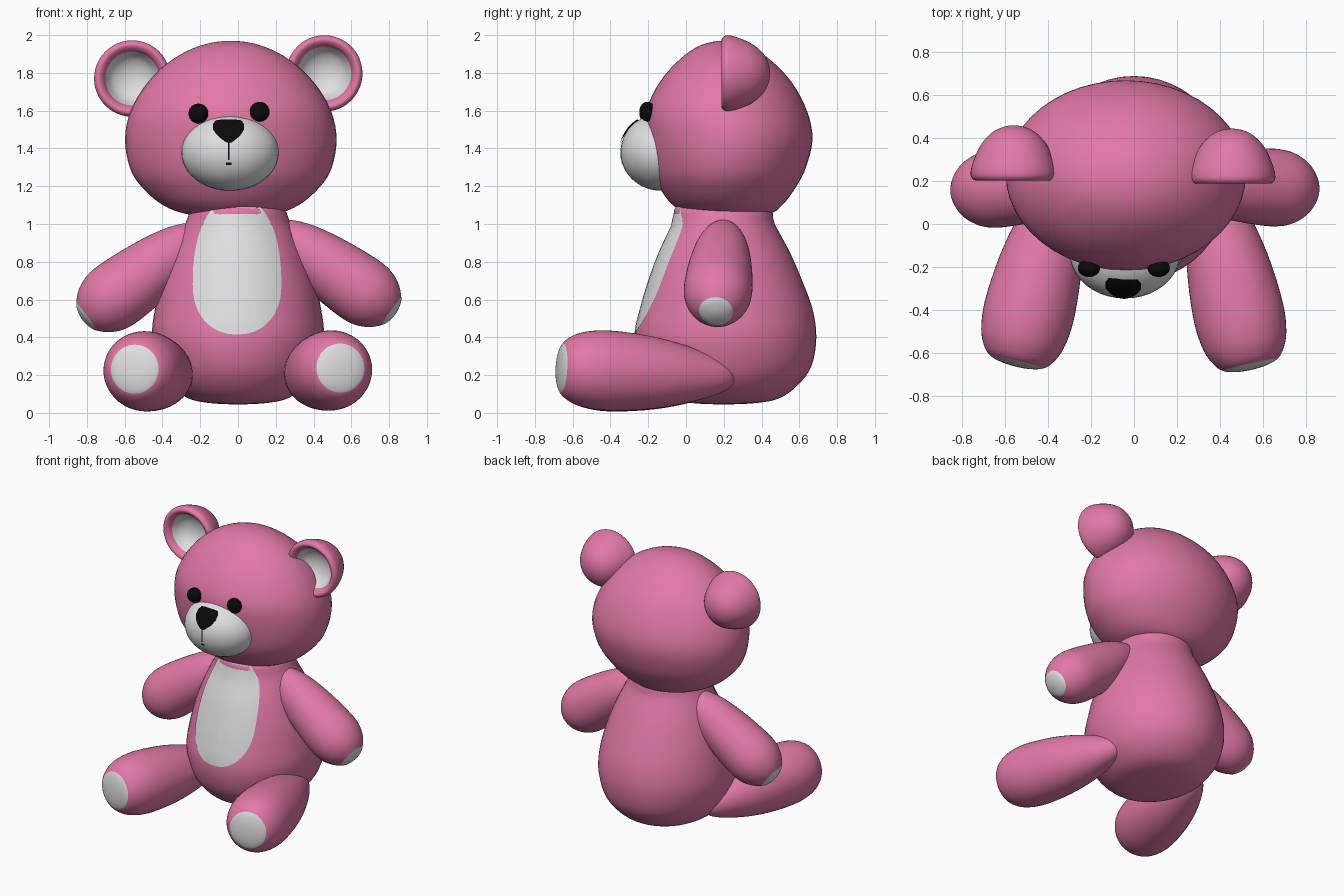
import bpy, bmesh, math
from mathutils import Vector, Matrix
from mathutils.bvhtree import BVHTree

if "Cube" in bpy.data.objects:
    bpy.data.objects.remove(bpy.data.objects["Cube"])


def material(name, rgb):
    m = bpy.data.materials.new(name)
    m.diffuse_color = (*rgb, 1)
    m.use_nodes = True
    m.node_tree.nodes["Principled BSDF"].inputs["Base Color"].default_value = m.diffuse_color
    return m


PINK = material("pink plush", (0.76, 0.19, 0.39))
WHITE = material("pale plush", (0.74, 0.74, 0.74))
BLACK = material("black", (0.003, 0.003, 0.003))


def finish(bm, name, mats):
    """Turn a bmesh into a smooth shaded object."""
    for f in bm.faces:
        f.smooth = True
    me = bpy.data.meshes.new(name)
    bm.to_mesh(me)
    bm.free()
    for m in mats:
        me.materials.append(m)
    ob = bpy.data.objects.new(name, me)
    bpy.context.collection.objects.link(ob)
    return ob


def rounded(name, rings, matrix=Matrix(), pale_from=None, segs=48, sub=4):
    """Smooth closed form through rings (z, y centre, x radius, y radius)."""
    p = [Vector(r) for r in rings]
    flip = lambda v: Vector((v[0], v[1], -v[2], -v[3]))
    q = [flip(p[1])] + p + [flip(p[-2])]
    fine = []
    for i in range(1, len(q) - 2):
        a, b, c, d = q[i - 1:i + 3]
        for k in range(sub):
            t = k / sub
            fine.append(0.5 * (2 * b + (c - a) * t + (2 * a - 5 * b + 4 * c - d) * t * t
                               + (3 * b - a - 3 * c + d) * t ** 3))
    fine.append(p[-1])
    bm = bmesh.new()
    loops = []
    for z, cy, rx, ry in fine:
        loops.append([bm.verts.new((rx * math.cos(2 * math.pi * s / segs),
                                    cy + ry * math.sin(2 * math.pi * s / segs), z))
                      for s in range(segs)])
    for i in range(len(loops) - 1):
        for s in range(segs):
            n = (s + 1) % segs
            f = bm.faces.new((loops[i][s], loops[i][n], loops[i + 1][n], loops[i + 1][s]))
            if pale_from is not None and i >= pale_from * sub:
                f.material_index = 1
    bmesh.ops.remove_doubles(bm, verts=bm.verts, dist=1e-5)
    bmesh.ops.recalc_face_normals(bm, faces=bm.faces)
    bm.transform(matrix)
    return finish(bm, name, [PINK, WHITE])


def limb(name, start, end, profile, pale_from):
    """Rounded form along an axis; profile is (fraction of length, radius)."""
    a, b = Vector(start), Vector(end)
    d = b - a
    m = Matrix.Translation(a) @ d.to_track_quat('Z', 'Y').to_matrix().to_4x4()
    return rounded(name, [(t * d.length, 0, r, r) for t, r in profile], m, pale_from)


def ellipsoid(name, centre, radii, mat):
    bm = bmesh.new()
    bmesh.ops.create_uvsphere(bm, u_segments=40, v_segments=24, radius=1)
    bm.transform(Matrix.Translation(centre) @ Matrix.Diagonal((*radii, 1)))
    return finish(bm, name, [mat])


def patch(name, target, outline, centre, mat, lift=0.005, rings=8):
    """Thin plate: an (x, z) outline projected onto the front of a target."""
    me = target.data
    tree = BVHTree.FromPolygons([v.co for v in me.vertices], [f.vertices for f in me.polygons])
    bm = bmesh.new()

    def project(x, z):
        hit, normal, _, _ = tree.ray_cast(Vector((x, -3, z)), Vector((0, 1, 0)))
        if normal.y > 0:
            normal = -normal
        return bm.verts.new(hit + normal * lift)

    cx, cz = centre
    mid = project(cx, cz)
    loops = [[project(cx + (x - cx) * k / rings, cz + (z - cz) * k / rings) for x, z in outline]
             for k in range(1, rings + 1)]
    n = len(outline)
    for s in range(n):
        e = (s + 1) % n
        bm.faces.new((mid, loops[0][s], loops[0][e]))
        for a, b in zip(loops, loops[1:]):
            bm.faces.new((a[s], b[s], b[e], a[e]))
    bmesh.ops.recalc_face_normals(bm, faces=bm.faces)
    if sum(f.normal.y for f in bm.faces) > 0:
        bmesh.ops.reverse_faces(bm, faces=bm.faces)
    return finish(bm, name, [mat])


def densify(pts, k=4):
    return [(a[0] + (b[0] - a[0]) * i / k, a[1] + (b[1] - a[1]) * i / k)
            for a, b in zip(pts, pts[1:] + pts[:1]) for i in range(k)]


# Body: pear shape
body = rounded("body", [
    (0.045, 0.2, 0, 0), (0.053, 0.2, 0.16, 0.18), (0.08, 0.2, 0.27, 0.3),
    (0.15, 0.205, 0.36, 0.39), (0.25, 0.21, 0.42, 0.455), (0.4, 0.21, 0.455, 0.48),
    (0.55, 0.215, 0.44, 0.455), (0.7, 0.21, 0.405, 0.405), (0.85, 0.205, 0.35, 0.345),
    (1.0, 0.2, 0.28, 0.27), (1.1, 0.195, 0.22, 0.235), (1.16, 0.195, 0, 0)])

# Belly patch: egg outline
egg = []
for i in range(72):
    c, s = math.cos(i * math.pi / 36), math.sin(i * math.pi / 36)
    x = 0.232 * math.copysign(abs(c) ** 0.9, c)
    z = 0.68 + (0.46 if s > 0 else 0.265) * math.copysign(abs(s) ** 0.9, s)
    egg.append((x - 0.005, min(z, 1.09)))
patch("belly_patch", body, egg, (-0.005, 0.68), WHITE)

# Head
rounded("head", [
    (1.03, 0.23, 0, 0), (1.05, 0.23, 0.22, 0.2), (1.1, 0.22, 0.36, 0.29),
    (1.2, 0.22, 0.475, 0.365), (1.3, 0.225, 0.535, 0.41), (1.45, 0.23, 0.56, 0.44),
    (1.6, 0.215, 0.53, 0.425), (1.75, 0.21, 0.44, 0.35), (1.87, 0.205, 0.31, 0.24),
    (1.945, 0.2, 0.16, 0.125), (1.97, 0.2, 0, 0)], Matrix.Translation((-0.038, 0, 0)))

# Ears: cups with a pale bowl
cup = [(-0.25, 0), (-0.228, 0.085), (-0.165, 0.15), (-0.08, 0.19), (-0.025, 0.202),
       (0.0, 0.192), (0.006, 0.175), (-0.008, 0.155), (-0.03, 0.142),
       (-0.08, 0.11), (-0.11, 0.06), (-0.12, 0)]
facing = Vector((0, -1, 0)).to_track_quat('Z', 'Y').to_matrix().to_4x4()
for side, pos in (("left", (-0.56, 0.21, 1.77)), ("right", (0.457, 0.195, 1.797))):
    rounded("ear_" + side, [(z, 0, r, r) for z, r in cup],
            Matrix.Translation(pos) @ facing, pale_from=8)

# Muzzle, nose, mouth and eyes
muzzle = ellipsoid("muzzle", (-0.042, -0.135, 1.38), (0.258, 0.212, 0.203), WHITE)
nose = [(-0.13, 1.525), (-0.115, 1.542), (-0.08, 1.547), (-0.02, 1.547), (0.015, 1.542),
        (0.03, 1.525), (0.03, 1.495), (0.01, 1.465), (-0.025, 1.435), (-0.047, 1.425),
        (-0.07, 1.435), (-0.107, 1.465), (-0.13, 1.495)]
patch("nose", muzzle, densify(nose), (-0.048, 1.49), BLACK, 0.008)
for name, cx, cz, w, h in (("mouth_line", -0.048, 1.385, 0.004, 0.045),
                           ("mouth_stitch", -0.048, 1.32, 0.014, 0.006)):
    box = [(cx - w, cz - h), (cx + w, cz - h), (cx + w, cz + h), (cx - w, cz + h)]
    patch(name, muzzle, densify(box), (cx, cz), BLACK, 0.004, 3)
for side, x, z in (("left", -0.21, 1.585), ("right", 0.115, 1.595)):
    ellipsoid("eye_" + side, (x, -0.205, z), (0.052, 0.042, 0.052), BLACK)

# Arms with paw pads
arm = [(-0.06, 0), (0.0, 0.07), (0.15, 0.125), (0.35, 0.158), (0.6, 0.178), (0.78, 0.178),
       (0.9, 0.145), (0.98, 0.09), (1.005, 0.05), (1.015, 0)]
limb("arm_left", (-0.2, 0.2, 0.95), (-0.815, 0.15, 0.5), arm, 7)
limb("arm_right", (0.205, 0.2, 0.965), (0.825, 0.158, 0.53), arm, 7)

# Legs with foot pads
leg = [(-0.05, 0), (-0.01, 0.06), (0.1, 0.11), (0.3, 0.165), (0.5, 0.198), (0.72, 0.212),
       (0.86, 0.198), (0.94, 0.168), (0.985, 0.13), (1.005, 0.07), (1.01, 0)]
limb("leg_left", (-0.335, 0.22, 0.19), (-0.55, -0.655, 0.232), leg, 8)
limb("leg_right", (0.345, 0.22, 0.19), (0.545, -0.67, 0.238), leg, 8)
